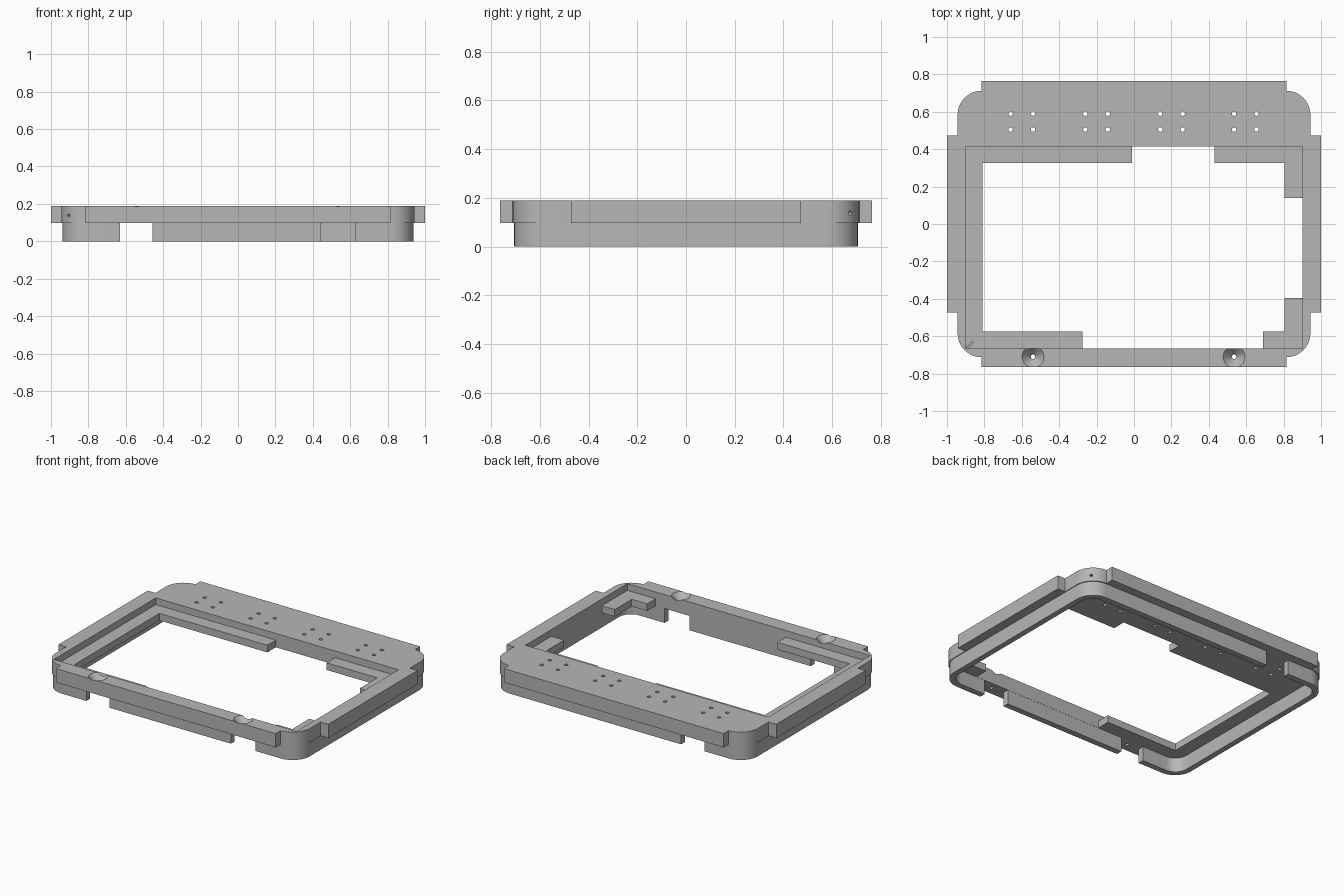
import bpy, bmesh, math
from mathutils import Matrix, Vector

cube = bpy.data.objects.get("Cube")
if cube:
    bpy.data.objects.remove(cube, do_unlink=True)

TOP, LEDGE, STEP = 0.19, 0.145, 0.097   # rim, ledge and skirt heights

grey = bpy.data.materials.new("plain_grey")
grey.use_nodes = True
grey.diffuse_color = (0.47, 0.47, 0.47, 1)
grey.node_tree.nodes["Principled BSDF"].inputs["Base Color"].default_value = (0.47, 0.47, 0.47, 1)


def link(name, bm):
    bmesh.ops.recalc_face_normals(bm, faces=bm.faces)
    mesh = bpy.data.meshes.new(name)
    bm.to_mesh(mesh)
    bm.free()
    mesh.materials.append(grey)
    obj = bpy.data.objects.new(name, mesh)
    bpy.context.collection.objects.link(obj)
    return obj


def prism(name, points, z0, z1):
    bm = bmesh.new()
    face = bm.faces.new([bm.verts.new((x, y, z0)) for x, y in points])
    new = bmesh.ops.extrude_face_region(bm, geom=[face])["geom"]
    bmesh.ops.translate(bm, vec=(0, 0, z1 - z0),
                        verts=[v for v in new if isinstance(v, bmesh.types.BMVert)])
    return link(name, bm)


def rect(x0, x1, y0, y1):
    return [(x0, y0), (x1, y0), (x1, y1), (x0, y1)]


def cone(name, r_low, r_high, length, matrix, sides=20):
    bm = bmesh.new()
    bmesh.ops.create_cone(bm, cap_ends=True, segments=sides, radius1=r_low,
                          radius2=r_high, depth=length, matrix=matrix)
    return link(name, bm)


def rounded(hx, hy, r, flange=None, steps=12):
    """Rounded rectangle; flange = (x reach, y reach, side half, front half)."""
    pts = []
    for k, (sx, sy) in enumerate([(1, 1), (-1, 1), (-1, -1), (1, -1)]):
        arc = []
        for i in range(steps + 1):
            a = math.pi / 2 * i / steps
            arc.append((sx * (hx - r + r * math.cos(a)), sy * (hy - r + r * math.sin(a))))
        if flange:
            fx, fy, side, front = flange
            arc = ([(sx * fx, sy * side), (sx * hx, sy * side)] + arc
                   + [(sx * front, sy * fy)])
        pts += arc if k % 2 == 0 else arc[::-1]
    return pts


def cut(obj, cutters):
    for c in cutters:
        c.hide_render = True
        mod = obj.modifiers.new("cut", "BOOLEAN")
        mod.operation, mod.solver, mod.object = "DIFFERENCE", "EXACT", c
    graph = bpy.context.evaluated_depsgraph_get()
    mesh = bpy.data.meshes.new_from_object(obj.evaluated_get(graph))
    obj.modifiers.clear()
    obj.data = mesh
    for c in cutters:
        bpy.data.objects.remove(c, do_unlink=True)


# Upper frame with side flanges
frame = prism("upper_frame", rounded(0.943, 0.712, 0.128, (1, 0.765, 0.472, 0.815)), STEP, TOP)
opening = [(-0.81, -0.575), (-0.275, -0.575), (-0.275, -0.665), (0.69, -0.665),
           (0.69, -0.575), (0.805, -0.575), (0.805, -0.395), (0.9, -0.395),
           (0.9, 0.14), (0.805, 0.14), (0.805, 0.325), (0.43, 0.325),
           (0.43, 0.415), (-0.01, 0.415), (-0.01, 0.325), (-0.81, 0.325)]
cutters = [prism("pocket_cut", rect(-0.9, 0.9, -0.665, 0.415), LEDGE, 0.3),
           prism("opening_cut", opening, 0, 0.25)]

# Rows of small holes through the back plate
for x in (-0.6, -0.2, 0.2, 0.595):
    for dx in (-0.06, 0.06):
        for y in (0.505, 0.59):
            cutters.append(cone("hole_cut", 0.012, 0.012, 0.5,
                                Matrix.Translation((x + dx, y, 0.15)), 16))

# Countersunk holes in the front rail
for x in (-0.54, 0.535):
    cutters.append(cone("sink_cut", 0.004, 0.064, 0.064,
                        Matrix.Translation((x, -0.71, TOP - 0.026)), 32))
    cutters.append(cone("hole_cut", 0.012, 0.012, 0.5,
                        Matrix.Translation((x, -0.71, 0.15)), 16))

# Diagonal holes in two opposite corners
for s in (-1, 1):
    turn = Vector((s, s, 0)).to_track_quat("Z", "Y").to_matrix().to_4x4()
    place = Matrix.Translation((s * 0.905, s * 0.674, 0.137))
    cutters.append(cone("drill_cut", 0.009, 0.009, 0.12, place @ turn, 16))
cut(frame, cutters)

# Lower skirt wall with cable notches
skirt = prism("lower_skirt", rounded(0.938, 0.706, 0.125), 0, STEP)
cut(skirt, [prism("inside_cut", rounded(0.9, 0.666, 0.087), -0.1, 0.2),
            prism("notch_cut", rect(-0.63, -0.458, -0.8, 0.8), -0.1, 0.2),
            prism("notch_cut", rect(0.442, 0.625, -0.8, -0.5), -0.1, 0.2)])

# Smooth the rounded corners, keep edges sharp
for o in bpy.context.view_layer.objects:
    o.select_set(o in (frame, skirt))
bpy.context.view_layer.objects.active = frame
bpy.ops.object.shade_smooth_by_angle(angle=math.radians(30))
